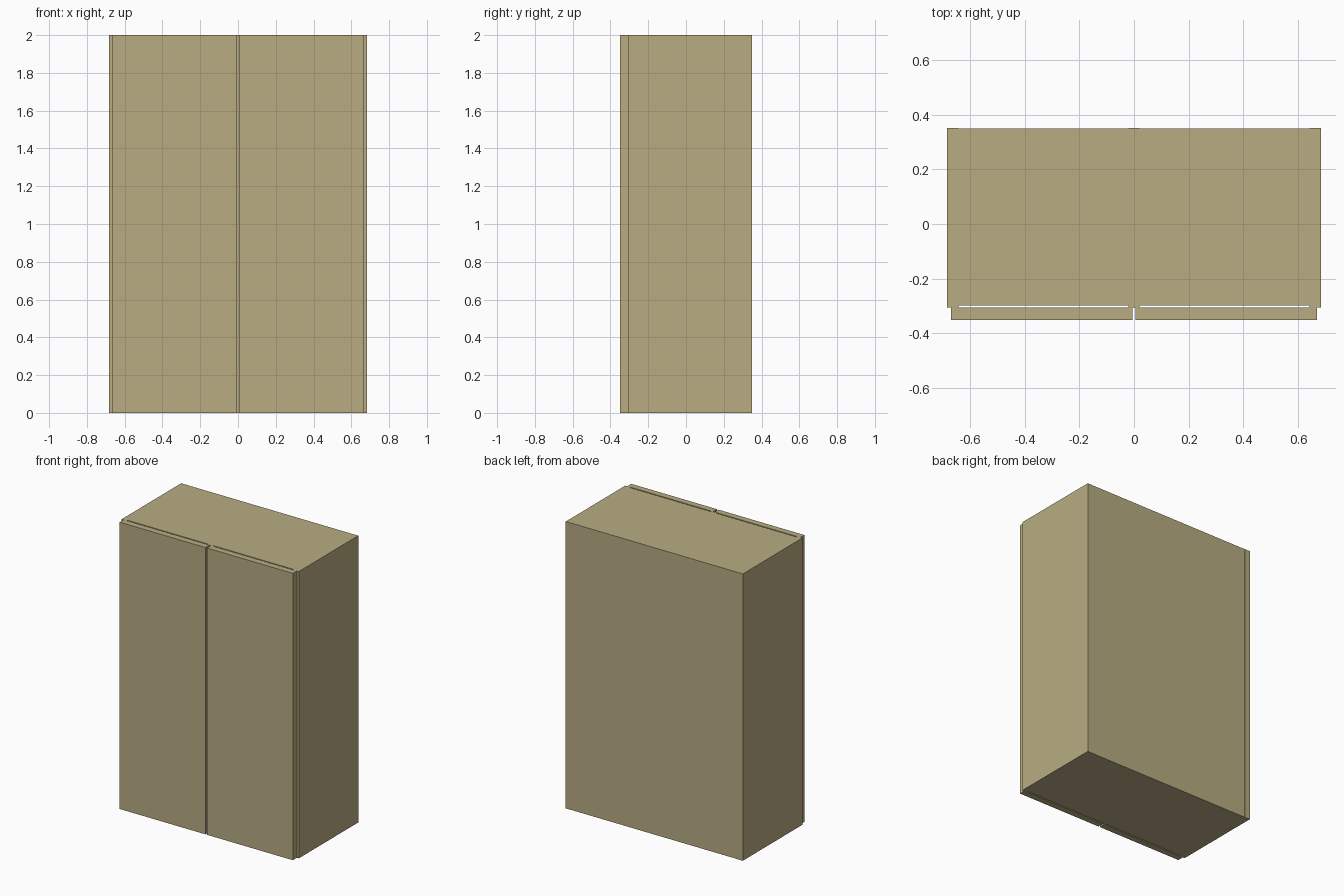
import bpy, bmesh

if "Cube" in bpy.data.objects:
    bpy.data.objects.remove(bpy.data.objects["Cube"])

wood = bpy.data.materials.new("tan wood")
wood.diffuse_color = (0.479, 0.413, 0.223, 1)
wood.use_nodes = True
wood.node_tree.nodes["Principled BSDF"].inputs["Base Color"].default_value = wood.diffuse_color


def box(name, x0, x1, y0, y1, z0, z1):
    bm = bmesh.new()
    bmesh.ops.create_cube(bm, size=1)
    for v in bm.verts:
        v.co = (x1 if v.co.x > 0 else x0,
                y1 if v.co.y > 0 else y0,
                z1 if v.co.z > 0 else z0)
    mesh = bpy.data.meshes.new(name)
    bm.to_mesh(mesh)
    bm.free()
    mesh.materials.append(wood)
    obj = bpy.data.objects.new(name, mesh)
    bpy.context.collection.objects.link(obj)
    return obj


H = 2.0          # height
W = 0.683        # half width
BACK = 0.35
FRONT = -0.306   # front of the upright panels
SET = -0.298     # front of top and bottom, leaving a slot behind the doors
IN, OUT = 0.02, 0.641   # inner bay limits
T = 0.04         # panel thickness

# upright between the two bays
box("centre_upright", -IN, IN, FRONT, BACK, 0, H)

for s, side in ((-1, "left"), (1, "right")):
    def part(name, a, b, *rest):
        lo, hi = sorted((s * a, s * b))
        box(side + "_" + name, lo, hi, *rest)

    # carcass of each bay
    part("side_panel", OUT, W, FRONT, BACK, 0, H)
    part("top_panel", IN, OUT, SET, BACK - 0.001, H - T, H)
    part("bottom_panel", IN, OUT, SET, BACK - 0.001, 0, T)
    part("back_panel", IN, OUT, BACK - 0.02, BACK - 0.001, T, H - T)
    # flat door standing in front of the carcass
    part("door", 0.006, 0.668, -0.35, FRONT, 0, H)
